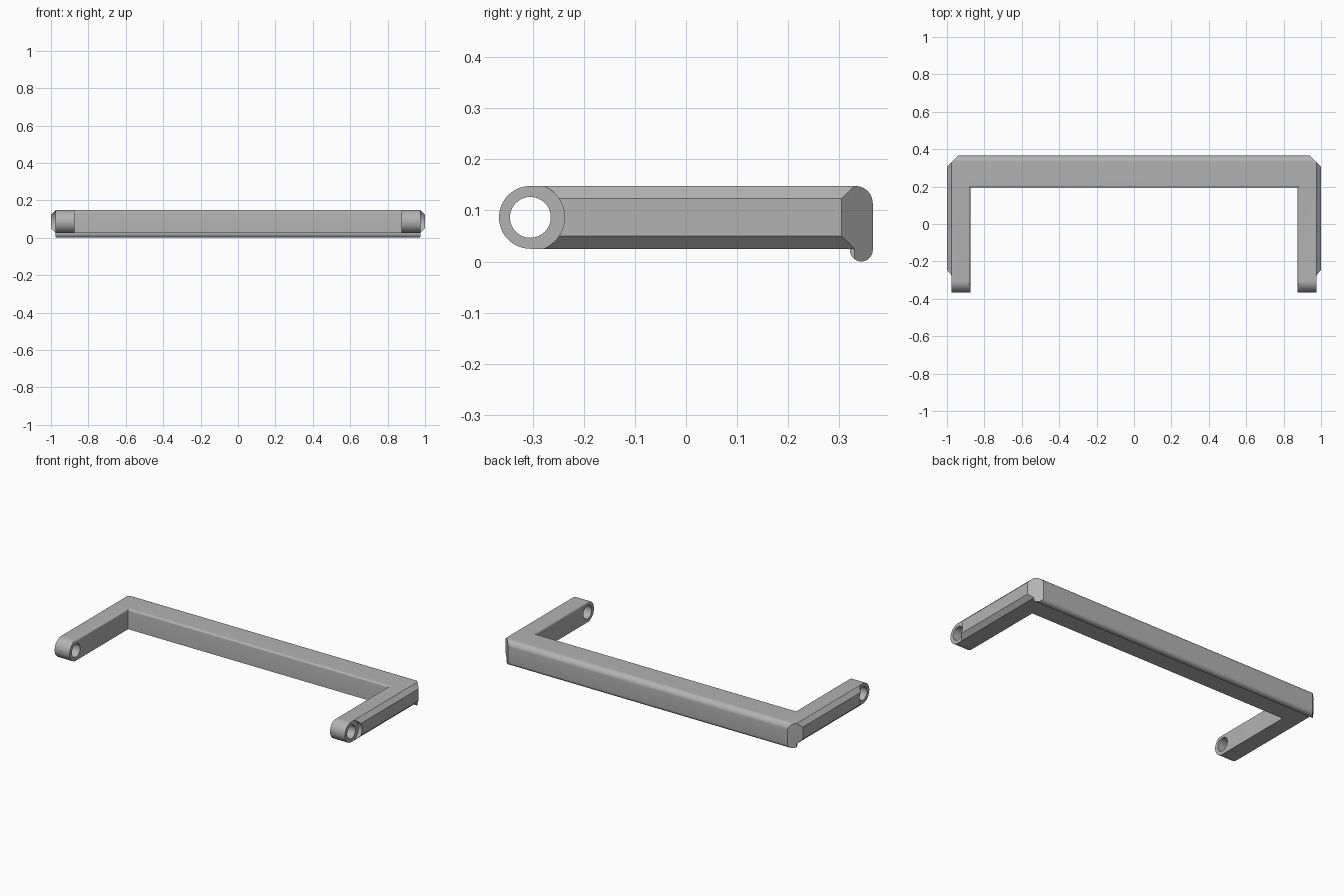
import bpy, bmesh
from math import sin, cos, radians
from mathutils import Vector

old = bpy.data.objects.get("Cube")
if old:
    bpy.data.objects.remove(old, do_unlink=True)

grey = bpy.data.materials.new("plain grey")
grey.use_nodes = True
COLOUR = (0.45, 0.45, 0.45, 1)
grey.diffuse_color = COLOUR
grey.node_tree.nodes["Principled BSDF"].inputs["Base Color"].default_value = COLOUR

BOTTOM, TOP = 0.025, 0.148
PIVOT_Y, PIVOT_Z = -0.305, (BOTTOM + TOP) / 2


def arc(cx, cy, r, start, end, steps=10):
    angles = [radians(start + (end - start) * i / steps) for i in range(steps + 1)]
    return [(cx + r * cos(a), cy + r * sin(a)) for a in angles]


def prism(name, profile, axis, start, end, planes=()):
    """Extrude a profile along x (profile is y,z) or y (profile is x,z)."""
    bm = bmesh.new()
    place = (lambda p: (start, *p)) if axis == "x" else (lambda p: (p[0], start, p[1]))
    face = bm.faces.new([bm.verts.new(place(p)) for p in profile])
    moved = bmesh.ops.extrude_face_region(bm, geom=[face])["geom"]
    shift = Vector((end - start, 0, 0)) if axis == "x" else Vector((0, end - start, 0))
    bmesh.ops.translate(bm, verts=[v for v in moved if isinstance(v, bmesh.types.BMVert)], vec=shift)
    for point, normal in planes:
        cut = bmesh.ops.bisect_plane(bm, geom=bm.verts[:] + bm.edges[:] + bm.faces[:], dist=1e-5,
                                     plane_co=point, plane_no=normal, clear_outer=True)
        edges = [e for e in cut["geom_cut"] if isinstance(e, bmesh.types.BMEdge)]
        bmesh.ops.contextual_create(bm, geom=edges)
    bmesh.ops.recalc_face_normals(bm, faces=bm.faces)
    mesh = bpy.data.meshes.new(name)
    bm.to_mesh(mesh)
    bm.free()
    mesh.materials.append(grey)
    ob = bpy.data.objects.new(name, mesh)
    bpy.context.collection.objects.link(ob)
    return ob


def combine(ob, other, operation):
    mod = ob.modifiers.new("combine", "BOOLEAN")
    mod.operation, mod.object, mod.solver = operation, other, "EXACT"
    bpy.context.view_layer.objects.active = ob
    bpy.ops.object.modifier_apply(modifier=mod.name)
    bpy.data.objects.remove(other, do_unlink=True)


# Crossbar with a rounded back, a small hanging lip and mitred ends
bar_profile = ([(0.195, BOTTOM)] + arc(0.207, TOP - 0.012, 0.012, 180, 90, 5)
               + arc(0.332, TOP - 0.034, 0.034, 90, 0)
               + arc(0.3435, 0.0225, 0.0225, 0, -180, 14) + [(0.321, BOTTOM)])
mitres = [((s, 0.305, 0), (s, 1, 0)) for s in (-1, 1)]
handle = prism("handle_frame", bar_profile, "x", -0.975, 0.975, mitres)

for s in (-1, 1):
    # Arm with bevelled outer edges and a softened inner edge
    section = ([(0.875, BOTTOM), (0.975, BOTTOM), (1, 0.05), (1, 0.123), (0.975, TOP)]
               + arc(0.887, TOP - 0.012, 0.012, 90, 180, 5))
    arm = prism("arm", [(s * x, z) for x, z in section], "y", -0.4, 0.33,
                [((s, 0.305, 0), (s, 1, 0))])
    # Rounded front end
    outline = arc(PIVOT_Y, PIVOT_Z, (TOP - BOTTOM) / 2, 90, 270, 32) + [(0.5, BOTTOM), (0.5, TOP)]
    combine(arm, prism("end_shape", outline, "x", s * 0.8, s * 1.1), "INTERSECT")
    # Round recess on the outside, then the pivot hole
    recess = arc(PIVOT_Y, PIVOT_Z, 0.067, 0, 360, 64)[:-1]
    combine(arm, prism("recess", recess, "x", s * 0.975, s * 1.1), "DIFFERENCE")
    hole = arc(PIVOT_Y, PIVOT_Z, 0.04, 0, 360, 48)[:-1]
    combine(arm, prism("hole", hole, "x", s * 0.8, s * 1.1), "DIFFERENCE")
    combine(handle, arm, "UNION")

bpy.ops.object.select_all(action="DESELECT")
handle.select_set(True)
bpy.context.view_layer.objects.active = handle
bpy.ops.object.shade_smooth_by_angle(angle=radians(28))
